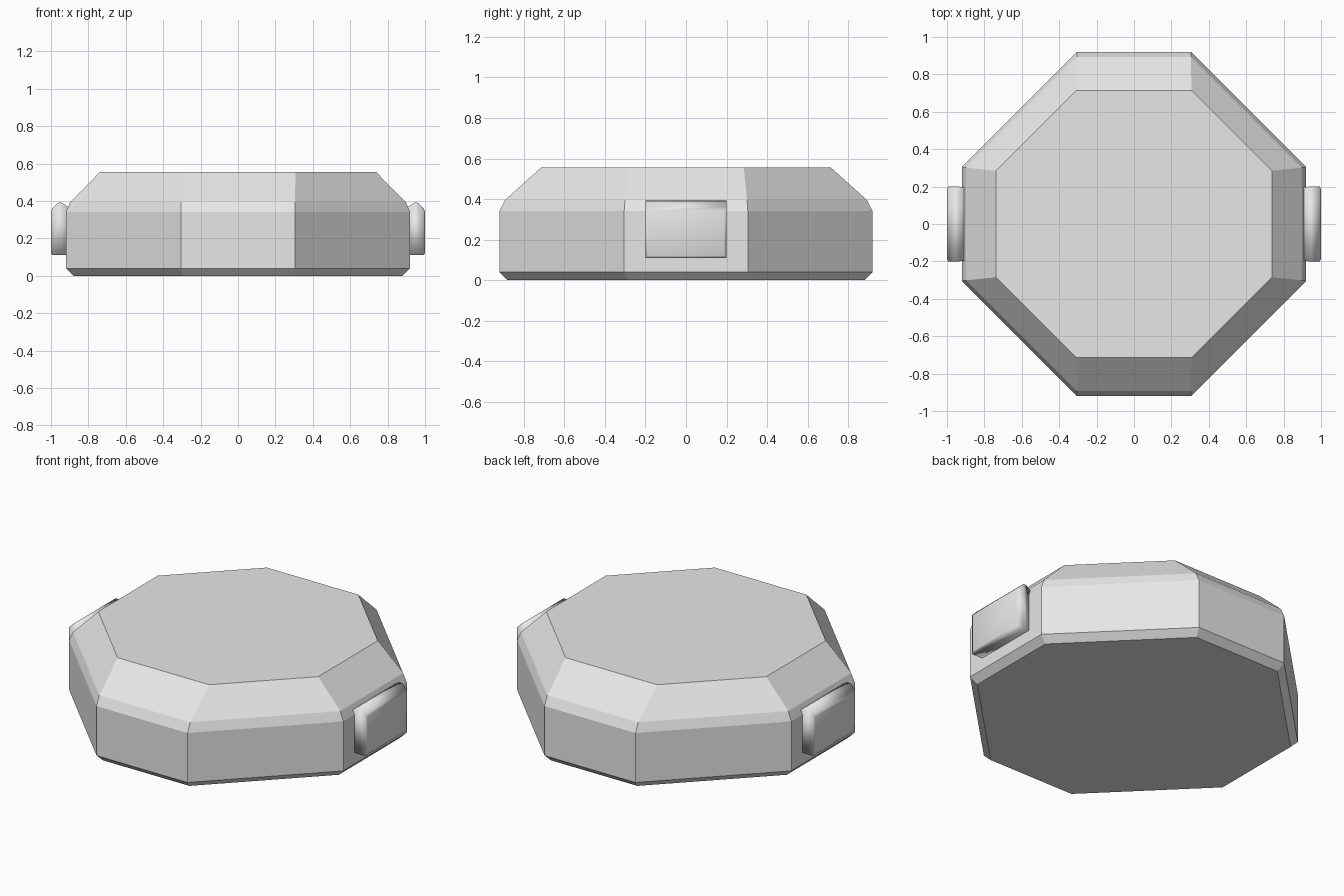
import bpy
import bmesh

cube = bpy.data.objects.get("Cube")
if cube:
    bpy.data.objects.remove(cube, do_unlink=True)

grey = bpy.data.materials.new("light_grey")
grey.use_nodes = True
colour = (0.8, 0.8, 0.8, 1)
grey.diffuse_color = colour
grey.node_tree.nodes["Principled BSDF"].inputs["Base Color"].default_value = colour


def loft(name, rings, smooth):
    """Skin a stack of equal point loops and cap both ends."""
    bm = bmesh.new()
    loops = [[bm.verts.new(p) for p in ring] for ring in rings]
    count = len(loops[0])
    for low, high in zip(loops, loops[1:]):
        for i in range(count):
            j = (i + 1) % count
            bm.faces.new((low[i], low[j], high[j], high[i]))
    bm.faces.new(loops[0][::-1])
    bm.faces.new(loops[-1])
    bmesh.ops.recalc_face_normals(bm, faces=bm.faces)
    for face in bm.faces:
        face.smooth = smooth
    mesh = bpy.data.meshes.new(name)
    bm.to_mesh(mesh)
    bm.free()
    mesh.materials.append(grey)
    obj = bpy.data.objects.new(name, mesh)
    bpy.context.collection.objects.link(obj)
    return obj


def octagon(z, side_x, side_y, front_x, front_y):
    quarter = [(side_x, side_y), (front_x, front_y)]
    half = quarter + [(-x, y) for x, y in reversed(quarter)]
    return [(x, y, z) for x, y in half + [(-x, -y) for x, y in half]]


# Faceted body: bevelled base, upright wall, soft shoulder, sloped top
loft("body", [
    octagon(0, 0.88, 0.29, 0.29, 0.88),
    octagon(0.04, 0.92, 0.305, 0.305, 0.92),
    octagon(0.34, 0.92, 0.305, 0.305, 0.92),
    octagon(0.395, 0.897, 0.301, 0.305, 0.893),
    octagon(0.555, 0.738, 0.285, 0.307, 0.715),
], False)

# Rounded side pads: x position, half width, bottom, top
pad_profile = [
    (0.89, 0.195, 0.115, 0.355),
    (0.942, 0.2, 0.11, 0.392),
    (0.962, 0.2, 0.11, 0.39),
    (0.993, 0.2, 0.11, 0.36),
    (1.0, 0.188, 0.122, 0.342),
]
for name, side in (("left_pad", 1), ("right_pad", -1)):
    loft(name, [[(side * x, -w, low), (side * x, w, low),
                 (side * x, w, high), (side * x, -w, high)]
                for x, w, low, high in pad_profile], True)
